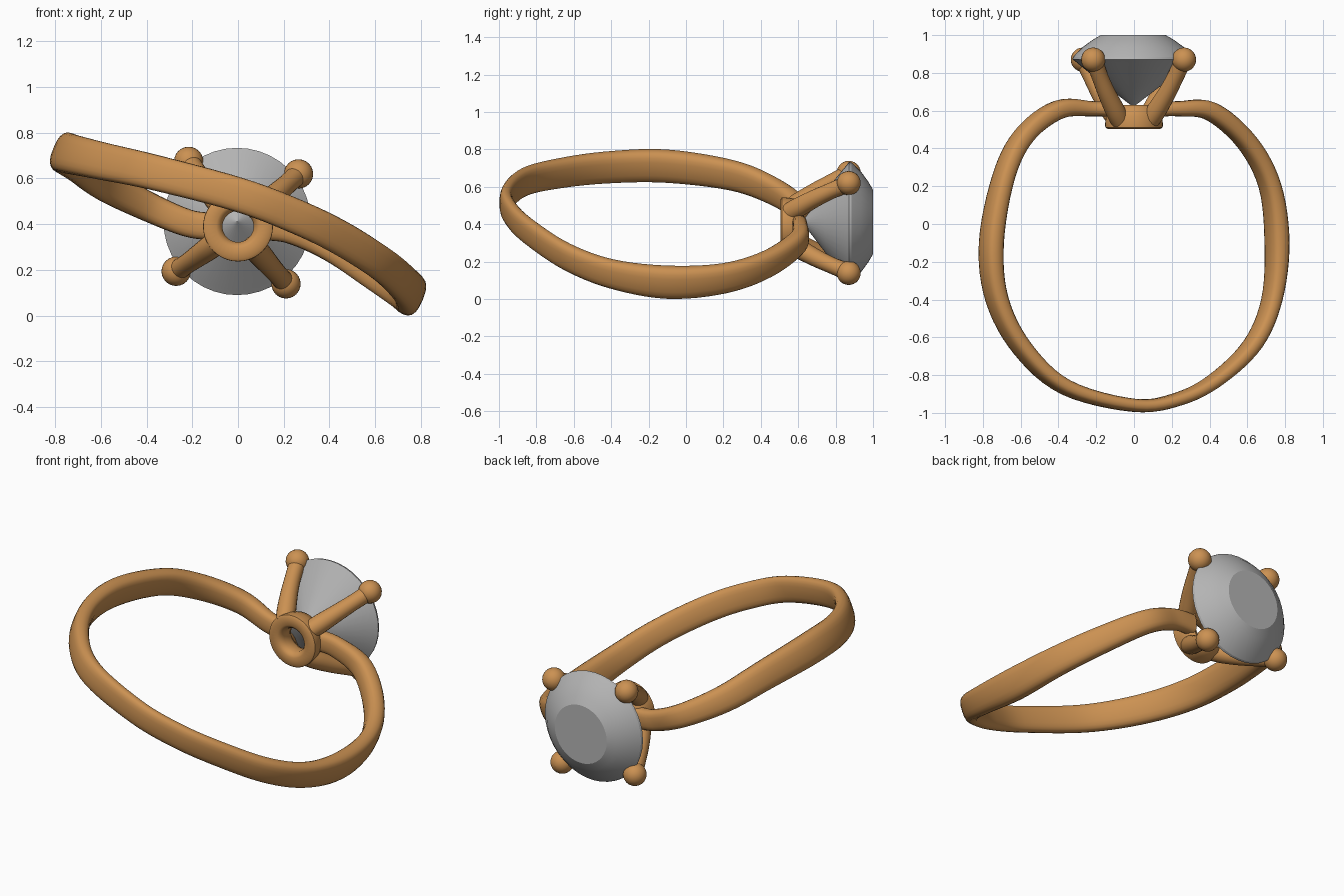
import bpy, bmesh, math
from mathutils import Vector

if "Cube" in bpy.data.objects:
    bpy.data.objects.remove(bpy.data.objects["Cube"])


def material(name, rgb):
    m = bpy.data.materials.new(name)
    m.diffuse_color = (*rgb, 1)
    m.use_nodes = True
    m.node_tree.nodes["Principled BSDF"].inputs["Base Color"].default_value = m.diffuse_color
    return m


gold = material("warm gold", (0.60, 0.285, 0.085))
stone = material("pale grey stone", (0.46, 0.46, 0.46))


def spline(pts, steps):
    """Catmull-Rom resampling of tuples of any length."""
    p = [pts[0]] + list(pts) + [pts[-1]]
    out = []
    for i in range(1, len(p) - 2):
        for s in range(steps):
            t = s / steps
            out.append([0.5 * (2 * b + (c - a) * t + (2 * a - 5 * b + 4 * c - d) * t * t
                               + (3 * b - a - 3 * c + d) * t ** 3)
                        for a, b, c, d in zip(*p[i - 1:i + 3])])
    out.append(list(pts[-1]))
    return out


def loft(name, rows, mat, angle=40, closed=False):
    """Skin a list of equal vertex loops; cap the ends unless closed."""
    bm = bmesh.new()
    vs = [[bm.verts.new(co) for co in row] for row in rows]
    n = len(vs[0])
    for k in range(len(vs) if closed else len(vs) - 1):
        a, b = vs[k], vs[(k + 1) % len(vs)]
        for i in range(n):
            j = (i + 1) % n
            bm.faces.new((a[i], a[j], b[j], b[i]))
    if not closed:
        bm.faces.new(vs[0])
        bm.faces.new(vs[-1])
    bmesh.ops.recalc_face_normals(bm, faces=bm.faces)
    me = bpy.data.meshes.new(name)
    bm.to_mesh(me)
    bm.free()
    ob = bpy.data.objects.new(name, me)
    bpy.context.collection.objects.link(ob)
    me.materials.append(mat)
    bpy.ops.object.select_all(action='DESELECT')
    ob.select_set(True)
    bpy.context.view_layer.objects.active = ob
    bpy.ops.object.shade_smooth_by_angle(angle=math.radians(angle))
    return ob


def sweep(name, stations, axis, mat, power=1.0, steps=6):
    """Sweep a rounded section along (x, y, z, thickness, width) stations."""
    st = spline(stations, steps)
    rows = []
    for k, (x, y, z, th, w) in enumerate(st):
        a, b = st[max(k - 1, 0)], st[min(k + 1, len(st) - 1)]
        t = (Vector(b[:3]) - Vector(a[:3])).normalized()
        nrm = t.cross(axis).normalized()
        up = nrm.cross(t)
        row = []
        for i in range(20):
            ang = math.tau * i / 20
            c, s = math.cos(ang), math.sin(ang)
            row.append(Vector((x, y, z))
                       + nrm * math.copysign(abs(c) ** power, c) * th / 2
                       + up * math.copysign(abs(s) ** power, s) * w / 2)
        rows.append(row)
    return loft(name, rows, mat, 60)


def lathe(name, profile, cx, cz, mat, seg, angle, closed=False):
    """Turn (radius, y) points about a y-parallel axis."""
    rows = [[(cx + r * math.cos(math.tau * i / seg), y, cz + r * math.sin(math.tau * i / seg))
             for i in range(seg)] for r, y in profile]
    return loft(name, rows, mat, angle, closed)


# Tilted, gently wavy band from one side of the collar round to the other
band = [
    (-0.10, 0.605, 0.39, 0.08, 0.12), (-0.22, 0.61, 0.405, 0.08, 0.12),
    (-0.40, 0.605, 0.48, 0.10, 0.13), (-0.58, 0.47, 0.575, 0.10, 0.15),
    (-0.69, 0.25, 0.66, 0.10, 0.165), (-0.755, -0.10, 0.71, 0.11, 0.18),
    (-0.725, -0.40, 0.705, 0.10, 0.175), (-0.59, -0.66, 0.675, 0.09, 0.165),
    (-0.36, -0.865, 0.625, 0.08, 0.155), (0.0, -0.96, 0.53, 0.07, 0.15),
    (0.24, -0.925, 0.44, 0.07, 0.15), (0.44, -0.82, 0.345, 0.075, 0.15),
    (0.63, -0.635, 0.225, 0.085, 0.15), (0.73, -0.40, 0.135, 0.09, 0.16),
    (0.757, -0.10, 0.09, 0.11, 0.18), (0.72, 0.20, 0.11, 0.10, 0.165),
    (0.60, 0.43, 0.185, 0.10, 0.15), (0.41, 0.595, 0.30, 0.10, 0.13),
    (0.23, 0.61, 0.375, 0.08, 0.12), (0.10, 0.605, 0.39, 0.08, 0.12)]
sweep("band", band, Vector((0.38, 0, 0.92)), gold, power=0.75)

# Round collar under the stone, open in the middle
CX, CZ = 0.0, 0.39
lathe("collar", [(0.068, 0.535), (0.08, 0.513), (0.095, 0.504), (0.14, 0.504), (0.152, 0.512),
                 (0.153, 0.53), (0.148, 0.57), (0.135, 0.615), (0.11, 0.63), (0.085, 0.62),
                 (0.07, 0.59)], CX, CZ, gold, 40, 50, closed=True)

# Four splayed prongs with ball tips
SZ = 0.407
for k in range(4):
    a = math.radians(38.5 + 90 * k)
    ca, sa = math.cos(a), math.sin(a)
    path = [(r * ca - 0.003, y, CZ + (SZ - CZ) * (y - 0.54) / 0.33 + r * sa, t, t) for r, y, t in
            [(0.105, 0.54, 0.10), (0.155, 0.60, 0.105), (0.225, 0.69, 0.095),
             (0.285, 0.78, 0.088), (0.335, 0.865, 0.092)]]
    sweep(f"prong_{k + 1}", path, Vector((-sa, 0, ca)), gold)
    ball = [(0.064 * math.sin(math.pi * i / 14) + 1e-4, 0.87 - 0.064 * math.cos(math.pi * i / 14))
            for i in range(15)]
    lathe(f"prong_tip_{k + 1}", ball, 0.342 * ca - 0.003, SZ + 0.342 * sa, gold, 24, 60)

# Round-cut stone: pointed pavilion, thin girdle, bevelled crown, flat table
lathe("stone", [(0.0005, 0.62), (0.165, 0.745), (0.30, 0.855), (0.322, 0.872), (0.318, 0.885),
                (0.27, 0.935), (0.215, 0.975), (0.172, 1.0)], -0.004, 0.412, stone, 40, 24)
